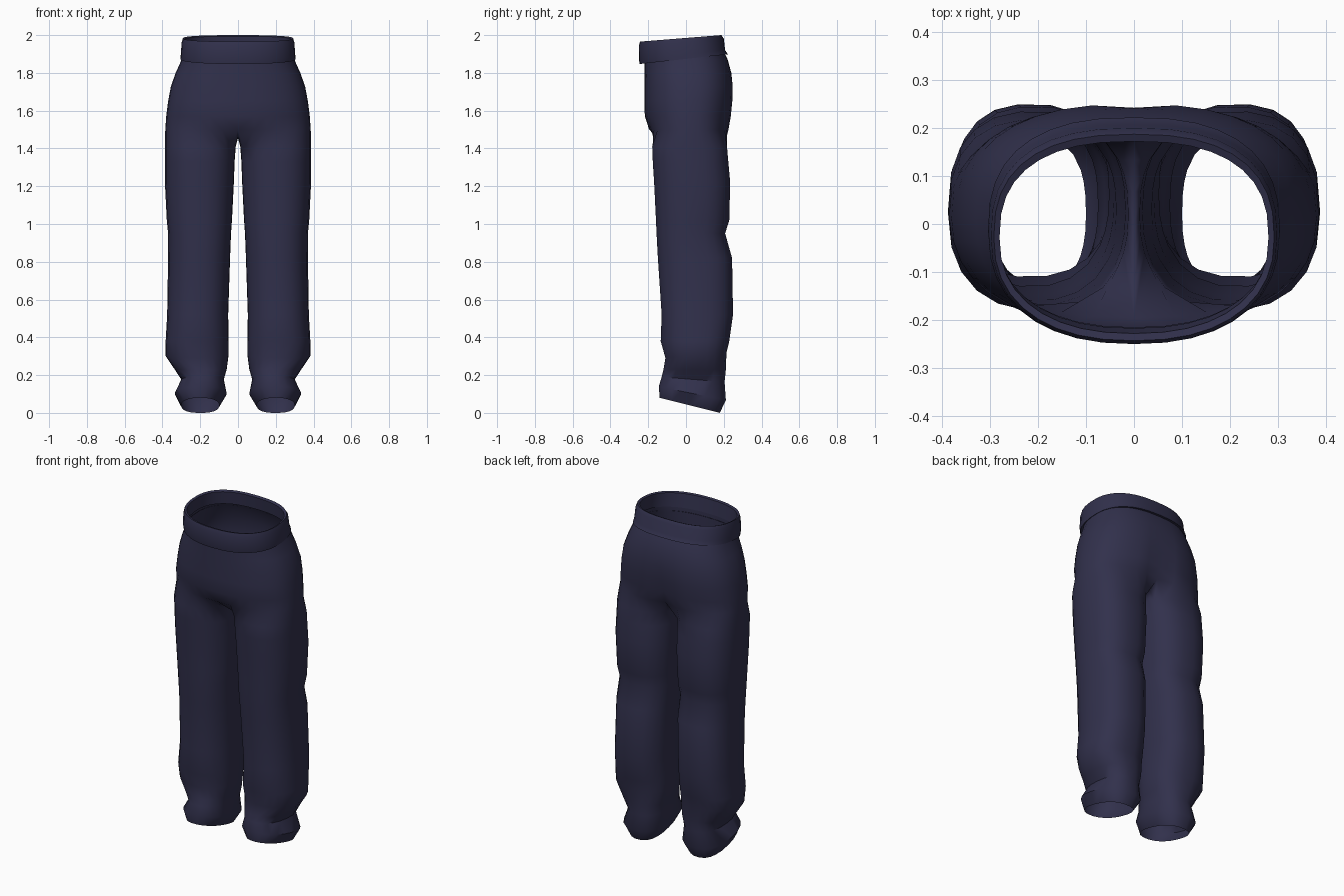
import bpy, bmesh
from math import sin, cos, radians, exp

cube = bpy.data.objects.get("Cube")
if cube:
    bpy.data.objects.remove(cube)

cloth = bpy.data.materials.new("navy_cloth")
colour = (0.031, 0.030, 0.072, 1)
cloth.diffuse_color = colour
cloth.use_nodes = True
cloth.node_tree.nodes["Principled BSDF"].inputs["Base Color"].default_value = colour

OUTER, INNER = 18, 6


def power(v, n):
    return (1 if v >= 0 else -1) * abs(v) ** (2 / n)


def arc(angles, z, x0, x1, front, back, tilt=0, n_front=2.3, n_back=2.5, cleft=0):
    """Points of a rounded outline between x0..x1 and front..back, tilted along y."""
    cx, rx = (x0 + x1) / 2, (x1 - x0) / 2
    cy, ry = (front + back) / 2, (back - front) / 2
    points = []
    for a in angles:
        n = n_front if sin(a) < 0 else n_back
        x = cx + rx * power(cos(a), n)
        y = cy + ry * power(sin(a), n)
        if y > cy:
            y -= cleft * exp(-(x / 0.045) ** 2)
        points.append((x, y, z + tilt * y))
    return points


half = [radians(-90 + 180 * i / OUTER) for i in range(OUTER + 1)]
full = [radians(-150 + 300 * i / OUTER) for i in range(OUTER + 1)]
full += [radians(150 + 60 * i / INNER) for i in range(1, INNER)]


def half_ring(z, width, front, back, tilt=0, cleft=0):
    points = arc(half, z, -width, width, front, back, tilt, cleft=cleft)
    for i in (0, -1):
        points[i] = (0, *points[i][1:])
    return points


def bridge(bm, lower, upper, closed):
    count = len(lower)
    for i in range(count if closed else count - 1):
        j = (i + 1) % count
        bm.faces.new((lower[i], lower[j], upper[j], upper[i]))


def add_rings(bm, rings):
    return [[bm.verts.new(p) for p in ring] for ring in rings]


def finish(bm, name):
    mesh = bpy.data.meshes.new(name)
    bm.to_mesh(mesh)
    bm.free()
    mesh.materials.append(cloth)
    obj = bpy.data.objects.new(name, mesh)
    bpy.context.collection.objects.link(obj)
    mirror = obj.modifiers.new("Mirror", "MIRROR")
    mirror.use_clip = True
    mirror.merge_threshold = 0.0005
    bpy.ops.object.select_all(action="DESELECT")
    obj.select_set(True)
    bpy.context.view_layer.objects.active = obj
    bpy.ops.object.shade_smooth_by_angle(angle=radians(50))


# Leg sections from hem to crotch: height, inner x, outer x, front, back, tilt
leg_sections = [
    (0.045, 0.10, 0.30, -0.14, 0.18, -0.25),
    (0.11, 0.06, 0.335, -0.145, 0.212, -0.2),
    (0.18, 0.075, 0.30, -0.13, 0.205, -0.08),
    (0.23, 0.06, 0.335, -0.12, 0.212, 0),
    (0.30, 0.05, 0.385, -0.11, 0.215, 0.08),
    (0.38, 0.05, 0.383, -0.135, 0.23, 0),
    (0.52, 0.052, 0.375, -0.13, 0.25, 0),
    (0.82, 0.042, 0.37, -0.15, 0.245, 0),
    (0.95, 0.037, 0.37, -0.157, 0.208, 0),
    (1.02, 0.032, 0.377, -0.16, 0.23, 0),
    (1.22, 0.022, 0.387, -0.17, 0.235, 0),
    (1.33, 0.018, 0.387, -0.177, 0.225, 0),
    (1.41, 0.012, 0.387, -0.18, 0.218, 0),
]

# Hip sections from crotch to waist: height, half width, front, back, tilt, seat cleft
hip_sections = [
    (1.50, 0.385, -0.195, 0.228, 0, 0.03),
    (1.57, 0.38, -0.218, 0.24, 0, 0.025),
    (1.65, 0.37, -0.22, 0.248, 0, 0.015),
    (1.73, 0.355, -0.22, 0.25, 0, 0.008),
    (1.80, 0.33, -0.22, 0.24, 0, 0),
    (1.86, 0.303, -0.22, 0.22, 0.06, 0),
    (1.90, 0.293, -0.22, 0.195, 0.1, 0),
]

# Trousers: leg tube joined to the hip shell along a sagging crotch seam
bm = bmesh.new()
legs = add_rings(bm, [arc(full, *s) for s in leg_sections])
hips = add_rings(bm, [half_ring(*s) for s in hip_sections])
for lower, upper in zip(legs, legs[1:]):
    bridge(bm, lower, upper, True)
for lower, upper in zip(hips, hips[1:]):
    bridge(bm, lower, upper, False)
front, back = hips[0][0].co, hips[0][-1].co
seam = []
for i in range(1, INNER):
    t = i / INNER
    p = back.lerp(front, t)
    p.z -= 0.045 * (1 - (2 * t - 1) ** 4)
    seam.append(bm.verts.new(p))
bridge(bm, legs[-1], hips[0] + seam, True)
finish(bm, "trousers")

# Waistband: folded strip that overhangs at the front and dips there
band_sections = [
    (1.878, 0.294, -0.215, 0.205, 0.11),
    (1.874, 0.304, -0.245, 0.222, 0.11),
    (1.90, 0.303, -0.25, 0.207, 0.1),
    (1.965, 0.298, -0.25, 0.20, 0.085),
    (1.985, 0.292, -0.243, 0.187, 0.08),
    (1.98, 0.28, -0.228, 0.172, 0.08),
    (1.90, 0.285, -0.217, 0.18, 0.1),
]
bm = bmesh.new()
band = add_rings(bm, [half_ring(*s) for s in band_sections])
for lower, upper in zip(band, band[1:]):
    bridge(bm, lower, upper, False)
finish(bm, "waistband")
